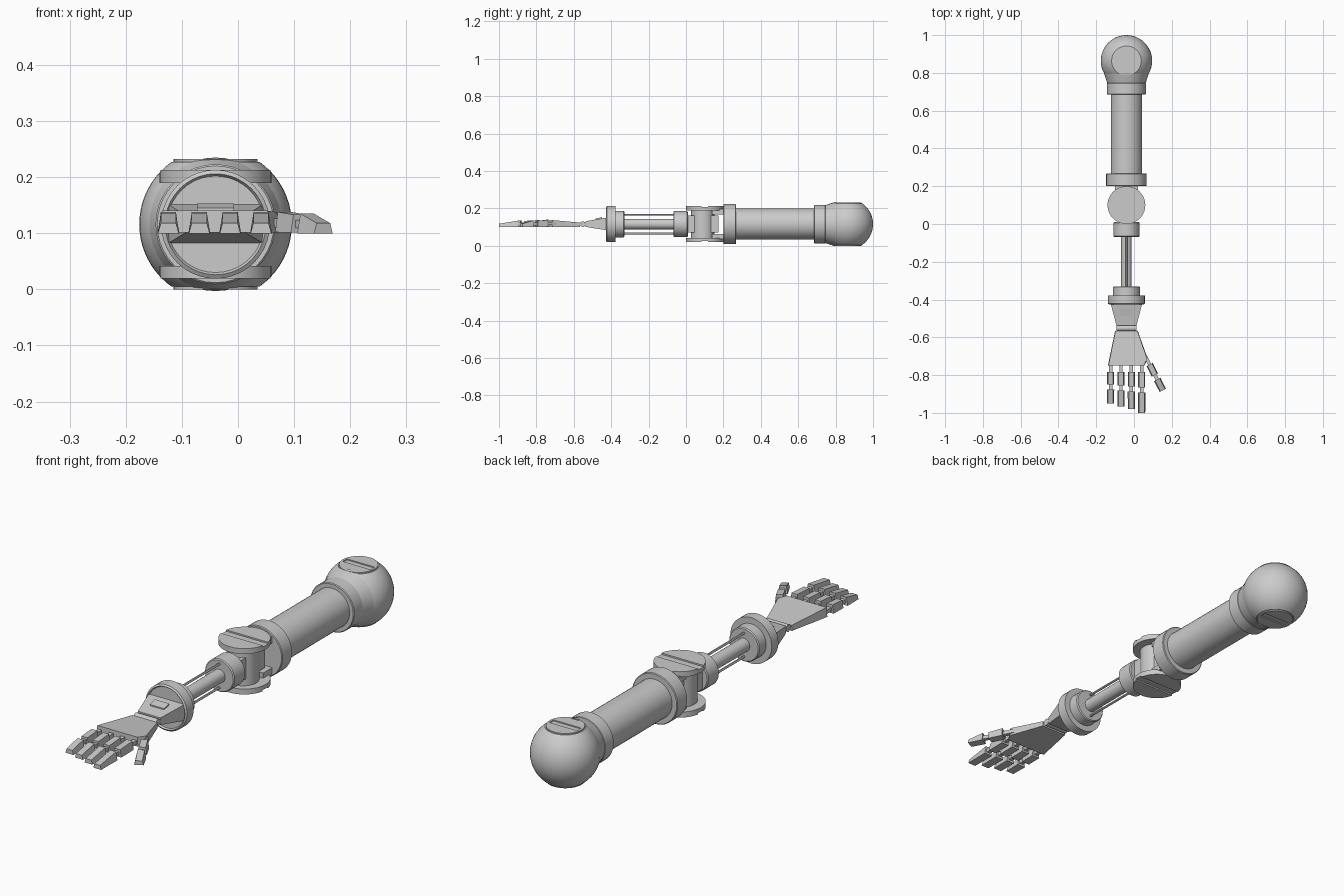
import bpy, bmesh, math
from mathutils import Matrix, Vector

if "Cube" in bpy.data.objects:
    bpy.data.objects.remove(bpy.data.objects["Cube"])

CX, CZ = -0.04, 0.116   # long axis of the arm


def finish(bm, name, loc=(0, 0, 0), rot_z=0.0, smooth=False):
    bmesh.ops.remove_doubles(bm, verts=bm.verts, dist=1e-5)
    bmesh.ops.recalc_face_normals(bm, faces=bm.faces)
    me = bpy.data.meshes.new(name)
    bm.to_mesh(me)
    bm.free()
    ob = bpy.data.objects.new(name, me)
    bpy.context.collection.objects.link(ob)
    ob.location = loc
    ob.rotation_euler = (0, 0, rot_z)
    if smooth:
        bpy.ops.object.select_all(action='DESELECT')
        ob.select_set(True)
        bpy.context.view_layer.objects.active = ob
        bpy.ops.object.shade_smooth_by_angle(angle=math.radians(30))
    return ob


def lathe(name, profile, axis='Y', loc=(CX, 0, CZ), n=40):
    """Revolve (radius, position) points around the given axis."""
    bm = bmesh.new()
    vs = [bm.verts.new((r, 0, h)) for r, h in profile]
    es = [bm.edges.new(p) for p in zip(vs, vs[1:])]
    bmesh.ops.spin(bm, geom=vs + es, cent=(0, 0, 0), axis=(0, 0, 1),
                   angle=2 * math.pi, steps=n, use_merge=True)
    turn = {'Y': Matrix.Rotation(-math.pi / 2, 3, 'X'),
            'X': Matrix.Rotation(math.pi / 2, 3, 'Y'), 'Z': Matrix.Identity(3)}[axis]
    bmesh.ops.transform(bm, matrix=turn.to_4x4(), verts=bm.verts)
    return finish(bm, name, loc, smooth=True)


def drum(name, r, a, b, axis='Y', loc=(CX, 0, CZ), bev=0.0, n=40):
    pts = [(0, a), (r - bev, a), (r, a + bev), (r, b - bev), (r - bev, b), (0, b)]
    return lathe(name, [p for i, p in enumerate(pts) if i == 0 or p != pts[i - 1]], axis, loc, n)


def loft(name, sections, loc=(0, 0, 0), rot_z=0.0):
    """Join sections (y, bottom half width, top half width, z low, z high)."""
    bm = bmesh.new()
    rings = [[bm.verts.new(p) for p in ((-wb, y, z0), (wb, y, z0), (wt, y, z1), (-wt, y, z1))]
             for y, wb, wt, z0, z1 in sections]
    for a, b in zip(rings, rings[1:]):
        for i in range(4):
            bm.faces.new((a[i], a[(i + 1) % 4], b[(i + 1) % 4], b[i]))
    bm.faces.new(rings[0])
    bm.faces.new(rings[-1])
    return finish(bm, name, loc, rot_z)


def cut_slot(ob, centre, size):
    bm = bmesh.new()
    bmesh.ops.create_cube(bm, size=1)
    bmesh.ops.scale(bm, vec=Vector(size), verts=bm.verts)
    cutter = finish(bm, ob.name + "_cutter", centre)
    cutter.hide_render = True
    cutter.hide_set(True)
    m = ob.modifiers.new("slot", 'BOOLEAN')
    m.operation, m.solver, m.object = 'DIFFERENCE', 'EXACT', cutter


# Shoulder ball, flattened top and bottom
R, H, SY = 0.136, 0.111, 0.864
lim = math.asin(H / R)
arc = [(R * math.cos(t), R * math.sin(t)) for t in (-lim + 2 * lim * i / 20 for i in range(21))]
lathe("shoulder_ball", [(0, -H)] + arc + [(0, H)], 'Z', (CX, SY, CZ), 48)
lathe("shoulder_neck", [(0, 0.74), (0.1, 0.74), (0.119, 0.80), (0, 0.80)])

# Slotted pivot caps on the shoulder and the elbow
EY = 0.1
for side, s in (("upper", 1), ("lower", -1)):
    cap = drum("shoulder_cap_" + side, 0.075, *sorted((s * 0.10, s * 0.116)), 'Z', (CX, SY, CZ))
    cut_slot(cap, (CX, SY, CZ + s * 0.116), (0.13, 0.028, 0.009))
    disc = drum("elbow_disc_" + side, 0.1, *sorted((s * 0.074, s * 0.097)), 'Z', (CX, EY, CZ))
    cut_slot(disc, (CX, EY, CZ + s * 0.097), (0.3, 0.036, 0.012))
    lo, hi = sorted((s * 0.052, s * 0.080))
    loft("elbow_lug_" + side, [(0.14, 0.06, 0.06, lo, hi), (0.205, 0.06, 0.06, lo, hi)], (CX, 0, CZ))

# Elbow barrel and joining block
drum("elbow_barrel", 0.063, -0.08, 0.08, 'Z', (CX, 0.09, CZ))
loft("elbow_block", [(-0.01, 0.045, 0.045, -0.045, 0.045), (0.175, 0.045, 0.045, -0.045, 0.045)],
     (CX, 0, CZ))

# Upper arm tube with collars
drum("upper_arm", 0.083, 0.25, 0.70)
drum("upper_arm_collar_shoulder", 0.103, 0.685, 0.747, bev=0.003)
drum("upper_arm_collar_elbow", 0.107, 0.2, 0.268, bev=0.003)

# Forearm rods and cuffs
drum("forearm_collar", 0.069, -0.068, 0.01, bev=0.004)
drum("forearm_rod", 0.028, -0.34, -0.05, n=24)
for s in (1, -1):
    drum("forearm_side_rod", 0.005, -0.34, -0.05, loc=(CX, 0, CZ + s * 0.05), n=12)
drum("wrist_cuff_small", 0.071, -0.385, -0.33, bev=0.004)
lathe("wrist_cuff_large", [(0, -0.42), (0.086, -0.42), (0.09, -0.427), (0.097, -0.422),
                           (0.097, -0.378), (0, -0.378)])

# Wrist wedge, its small plate and the hinge
loft("wrist_wedge", [(-0.415, 0.085, 0.085, -0.034, 0.036), (-0.537, 0.053, 0.053, -0.015, 0.015)],
     (CX, 0, CZ))
loft("wrist_plate", [(-0.45, 0.033, 0.033, 0.015, 0.037), (-0.485, 0.033, 0.033, 0.008, 0.029)],
     (CX, 0, CZ))
drum("wrist_hinge", 0.015, -0.053, 0.053, 'X', (CX, -0.552, CZ), n=16)

# Palm: flat outline, thicker toward the fingers
bm = bmesh.new()
outline = [(-0.1, -0.566), (-0.138, -0.748), (0.055, -0.748), (0.073, -0.715), (0.02, -0.566)]
low = [bm.verts.new((x, y, 0.101)) for x, y in outline]
top = [bm.verts.new((CX + (x - CX) * 0.97, y, 0.124 - (y + 0.566) * 0.09)) for x, y in outline]
bm.faces.new(low)
bm.faces.new(top)
for i in range(5):
    j = (i + 1) % 5
    bm.faces.new((low[i], low[j], top[j], top[i]))
finish(bm, "palm")


# Fingers: two tapered segments with thin joints, pointing along -y
def finger(name, x, y, length, rot=0.0, dz=0.0):
    loc = (x, y, 0.1 + dz)
    k = length / 0.25
    a, b, c = 0.035, 0.035 + 0.082 * k, 0.062 + 0.082 * k
    w, t = 0.0185, 0.0135
    loft(name + "_joint_base", [(0.015, 0.009, 0.009, 0.01, 0.026), (-a - 0.005, 0.009, 0.009, 0.01, 0.026)], loc, rot)
    loft(name + "_knuckle", [(-a, w, t, 0.002, 0.038), (-b, w, t, 0.001, 0.033)], loc, rot)
    loft(name + "_joint_mid", [(-b + 0.005, 0.009, 0.009, 0.009, 0.024), (-c - 0.005, 0.009, 0.009, 0.009, 0.024)], loc, rot)
    loft(name + "_tip", [(-c, w + 0.001, t, 0, 0.035), (-length, w, t, 0, 0.018)], loc, rot)


for name, x, length in (("little_finger", -0.124, 0.202), ("ring_finger", -0.069, 0.217),
                        ("middle_finger", -0.014, 0.232), ("index_finger", 0.041, 0.252)):
    finger(name, x, -0.748, length)
finger("thumb", 0.067, -0.713, 0.188, math.radians(27))
